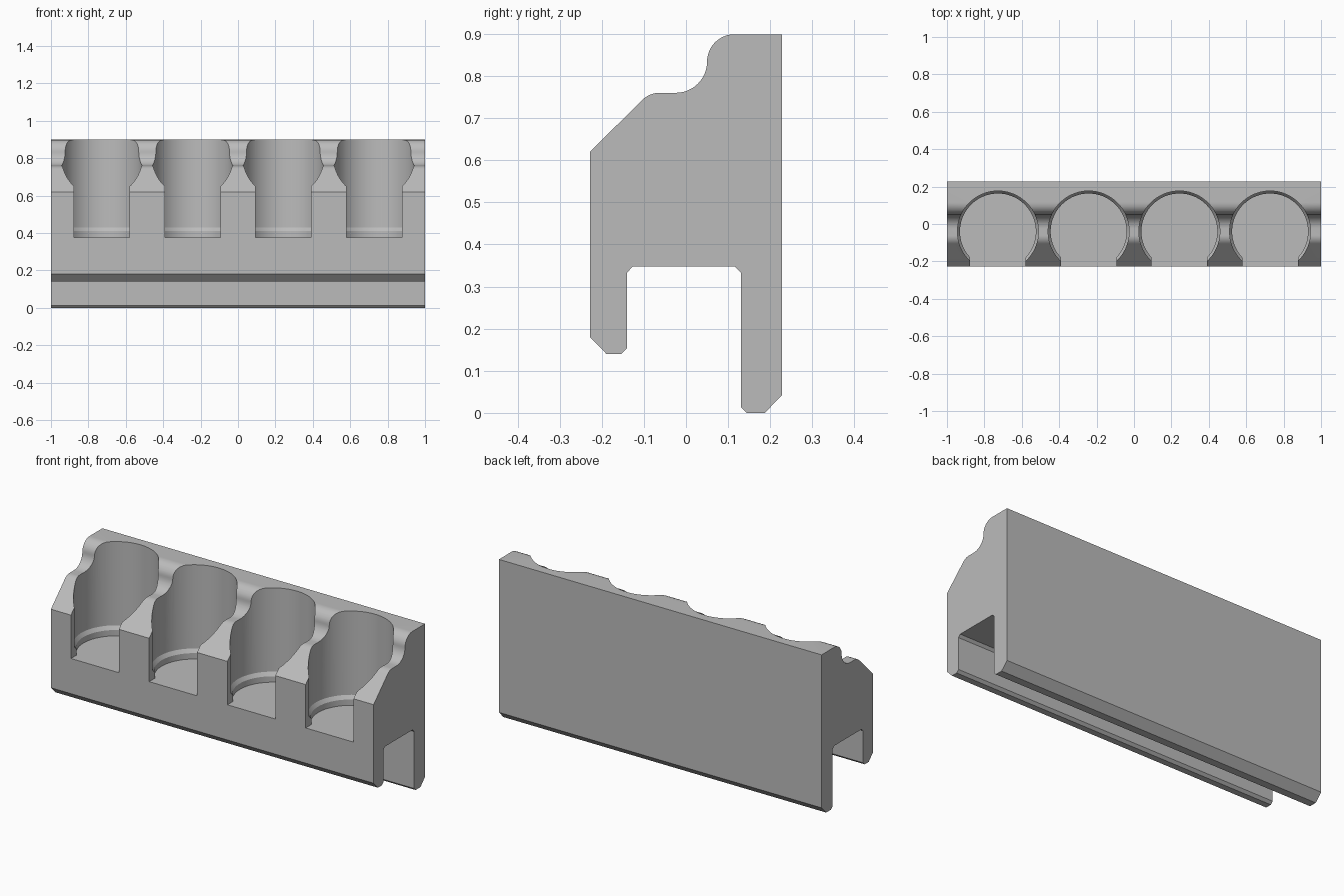
import bpy
import bmesh
import math

cube = bpy.data.objects.get("Cube")
if cube:
    bpy.data.objects.remove(cube, do_unlink=True)

grey = bpy.data.materials.new("plain grey")
grey.use_nodes = True
GREY = (0.5, 0.5, 0.5, 1)
grey.diffuse_color = GREY
grey.node_tree.nodes["Principled BSDF"].inputs["Base Color"].default_value = GREY


def finish(name, bm):
    bmesh.ops.recalc_face_normals(bm, faces=bm.faces)
    mesh = bpy.data.meshes.new(name)
    bm.to_mesh(mesh)
    bm.free()
    mesh.materials.append(grey)
    obj = bpy.data.objects.new(name, mesh)
    bpy.context.collection.objects.link(obj)
    return obj


def arc(cy, cz, r, start, end, steps=12):
    angles = [math.radians(start + (end - start) * i / steps) for i in range(steps + 1)]
    return [(cy + r * math.cos(a), cz + r * math.sin(a)) for a in angles]


def prism(name, outline, x0, x1):
    """Extrude a (y, z) outline along x."""
    bm = bmesh.new()
    face = bm.faces.new([bm.verts.new((x0, y, z)) for y, z in outline])
    new = bmesh.ops.extrude_face_region(bm, geom=[face])["geom"]
    moved = [v for v in new if isinstance(v, bmesh.types.BMVert)]
    bmesh.ops.translate(bm, verts=moved, vec=(x1 - x0, 0, 0))
    return finish(name, bm)


def lathe(name, profile, x, y, sides=96):
    """Stack rings of (radius, z) into a closed turned solid."""
    bm = bmesh.new()
    rings = []
    for r, z in profile:
        turn = [2 * math.pi * i / sides for i in range(sides)]
        rings.append([bm.verts.new((x + r * math.cos(a), y + r * math.sin(a), z)) for a in turn])
    for low, high in zip(rings, rings[1:]):
        for i in range(sides):
            j = (i + 1) % sides
            bm.faces.new((low[i], low[j], high[j], high[i]))
    bm.faces.new(rings[0])
    bm.faces.new(rings[-1])
    return finish(name, bm)


def cut(target, cutter):
    cutter.hide_render = True
    mod = target.modifiers.new("cut", "BOOLEAN")
    mod.operation = "DIFFERENCE"
    mod.solver = "EXACT"
    mod.object = cutter
    bpy.context.view_layer.objects.active = target
    bpy.ops.object.modifier_apply(modifier=mod.name)
    bpy.data.objects.remove(cutter, do_unlink=True)


# Body profile: stepped top, two legs of different length underneath
FRONT, BACK, TOP = -0.228, 0.228, 0.899
outline = [(FRONT, 0.18), (FRONT, 0.62)]
outline += arc(-0.062, 0.7, 0.06, 135, 90)
outline += arc(-0.024, 0.834, 0.074, -90, 0)
outline += arc(0.115, 0.834, 0.065, 180, 90)
outline += [(BACK, TOP), (BACK, 0.042), (0.187, 0), (0.144, 0), (0.13, 0.014),
            (0.13, 0.333), (0.117, 0.347), (-0.127, 0.347), (-0.14, 0.333),
            (-0.14, 0.154), (-0.154, 0.14), (-0.189, 0.14)]
body = prism("holder_body", outline, -1, 1)

# Round wells with a bevelled seat, each open to the front
FLOOR = 0.377
well = [(0.203, FLOOR), (0.203, 0.41), (0.2165, 0.43), (0.2165, 1.1)]
slot = [(-0.3, FLOOR), (-0.1, FLOOR), (-0.1, 1.1), (-0.3, 1.1)]
for i in range(4):
    x = (i - 1.5) * 0.485
    cut(body, lathe("well_cutter", well, x, -0.04))
    cut(body, prism("slot_cutter", slot, x - 0.1485, x + 0.1485))

# Smooth curves, crisp edges
bpy.ops.object.select_all(action="DESELECT")
body.select_set(True)
bpy.context.view_layer.objects.active = body
bpy.ops.object.shade_smooth_by_angle(angle=math.radians(25))
